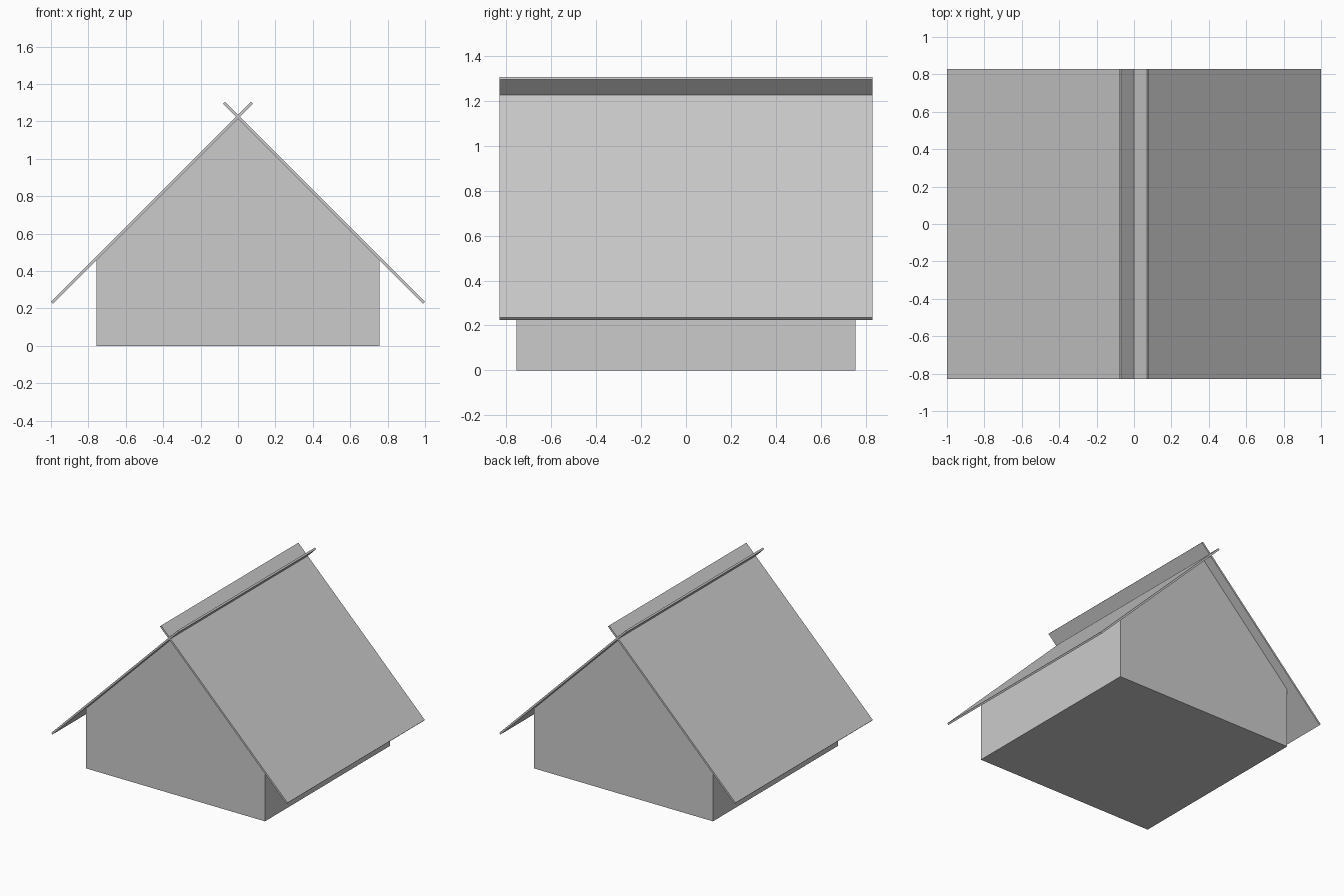
import bpy, bmesh

if "Cube" in bpy.data.objects:
    bpy.data.objects.remove(bpy.data.objects["Cube"])

def extrude_profile(name, profile, half_depth):
    """Prism from an (x, z) profile, extruded along y and centred."""
    bm = bmesh.new()
    face = bm.faces.new([bm.verts.new((x, -half_depth, z)) for x, z in profile])
    ext = bmesh.ops.extrude_face_region(bm, geom=[face])
    verts = [v for v in ext["geom"] if isinstance(v, bmesh.types.BMVert)]
    bmesh.ops.translate(bm, verts=verts, vec=(0, 2 * half_depth, 0))
    bmesh.ops.recalc_face_normals(bm, faces=bm.faces)
    mesh = bpy.data.meshes.new(name)
    bm.to_mesh(mesh)
    bm.free()
    obj = bpy.data.objects.new(name, mesh)
    bpy.context.collection.objects.link(obj)
    return obj

# House body with gabled ends
W, APEX = 0.757, 1.216
extrude_profile("house_body",
                [(-W, 0), (W, 0), (W, APEX - W), (0, APEX), (-W, APEX - W)], 0.755)

# Two thin 45 degree roof boards crossing at the ridge
board = [(-1, 0.235), (-0.99, 0.225), (0.08, 1.295), (0.07, 1.305)]
for name, side in (("roof_left", 1), ("roof_right", -1)):
    extrude_profile(name, [(side * x, z) for x, z in board], 0.83)
